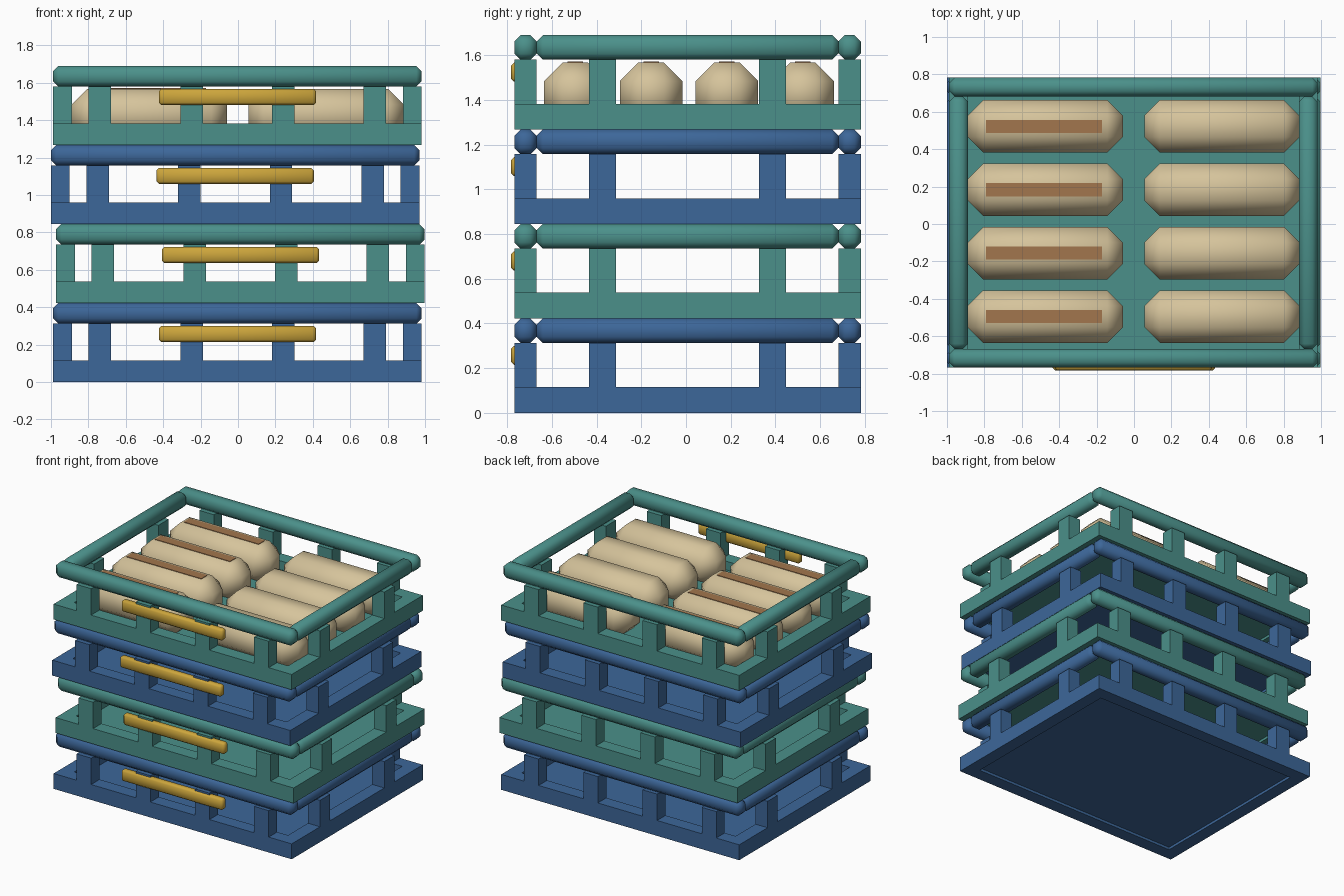
import bpy
import bmesh
import math

if "Cube" in bpy.data.objects:
    bpy.data.objects.remove(bpy.data.objects["Cube"], do_unlink=True)


def material(name, rgb):
    mat = bpy.data.materials.new(name)
    mat.use_nodes = True
    mat.diffuse_color = (*rgb, 1)
    mat.node_tree.nodes["Principled BSDF"].inputs["Base Color"].default_value = (*rgb, 1)
    return mat


BLUE = material("blue plastic", (0.046, 0.135, 0.32))
TEAL = material("teal plastic", (0.07, 0.28, 0.255))
GOLD = material("yellow handle", (0.61, 0.38, 0.045))
CLOTH = material("tan cloth", (0.67, 0.55, 0.33))
BROWN = material("brown band", (0.36, 0.18, 0.075))


def box(name, centre, size, mat, chamfer=0):
    """Box with optional chamfered, smooth-shaded edges."""
    bm = bmesh.new()
    bmesh.ops.create_cube(bm, size=1)
    bmesh.ops.scale(bm, vec=size, verts=bm.verts)
    if chamfer:
        bmesh.ops.bevel(bm, geom=bm.edges[:], offset=chamfer, segments=1,
                        affect='EDGES', profile=0.5)
    mesh = bpy.data.meshes.new(name)
    bm.to_mesh(mesh)
    bm.free()
    mesh.materials.append(mat)
    obj = bpy.data.objects.new(name, mesh)
    obj.location = centre
    bpy.context.collection.objects.link(obj)
    if chamfer:
        bpy.ops.object.select_all(action='DESELECT')
        obj.select_set(True)
        bpy.context.view_layer.objects.active = obj
        bpy.ops.object.shade_smooth_by_angle(angle=math.radians(50))
    return obj


WIDTH, DEPTH, WALL = 1.97, 1.55, 0.1
PITCH, BASE, RAIL = 0.4225, 0.115, 0.11
CY = 0.007
EDGE_X, EDGE_Y = (WIDTH - WALL) / 2, (DEPTH - WALL) / 2
POST = PITCH - BASE - RAIL


def crate(cx, z, mat):
    # Recessed floor panel
    box("crate_floor", (cx, CY, z + 0.035),
        (WIDTH - 2 * WALL, DEPTH - 2 * WALL, 0.03), mat)
    post_z = z + BASE + POST / 2
    rail_z = z + PITCH - RAIL / 2
    inner = DEPTH - 2 * WALL
    for s in (-1, 1):
        # Low base walls
        box("base_long_wall", (cx, CY + s * EDGE_Y, z + BASE / 2), (WIDTH, WALL, BASE), mat)
        box("base_side_wall", (cx + s * EDGE_X, CY, z + BASE / 2), (WALL, inner, BASE), mat)
        # Upright posts
        for px in (-0.735, -0.245, 0.245, 0.735):
            box("long_side_post", (cx + px, CY + s * EDGE_Y, post_z), (0.12, WALL, POST), mat)
        for py in (-0.38, 0.38):
            box("short_side_post", (cx + s * EDGE_X, CY + py, post_z), (WALL, 0.12, POST), mat)
        # Rounded top rails
        box("long_top_rail", (cx, CY + s * EDGE_Y, rail_z), (WIDTH, WALL, RAIL), mat, 0.028)
        box("short_top_rail", (cx + s * EDGE_X, CY, rail_z), (WALL, inner, RAIL), mat, 0.028)
    # Front handle bar
    box("front_handle", (cx, -0.757, z + 0.257), (0.84, 0.05, 0.084), GOLD, 0.012)


# Stack of crates, each nudged sideways
for level, shift in enumerate((-0.003, 0.013, -0.015, -0.003)):
    crate(shift, level * PITCH, TEAL if level % 2 else BLUE)

# Sacks in the top crate, left-hand column with a band
SACK_TOP = 1.567
for row in range(4):
    y = -0.495 + row * 0.339
    for x in (-0.475, 0.47):
        box("sack", (x, y, SACK_TOP - 0.135), (0.83, 0.28, 0.27), CLOTH, 0.083)
    box("sack_band", (-0.48, y, SACK_TOP), (0.62, 0.07, 0.008), BROWN)
